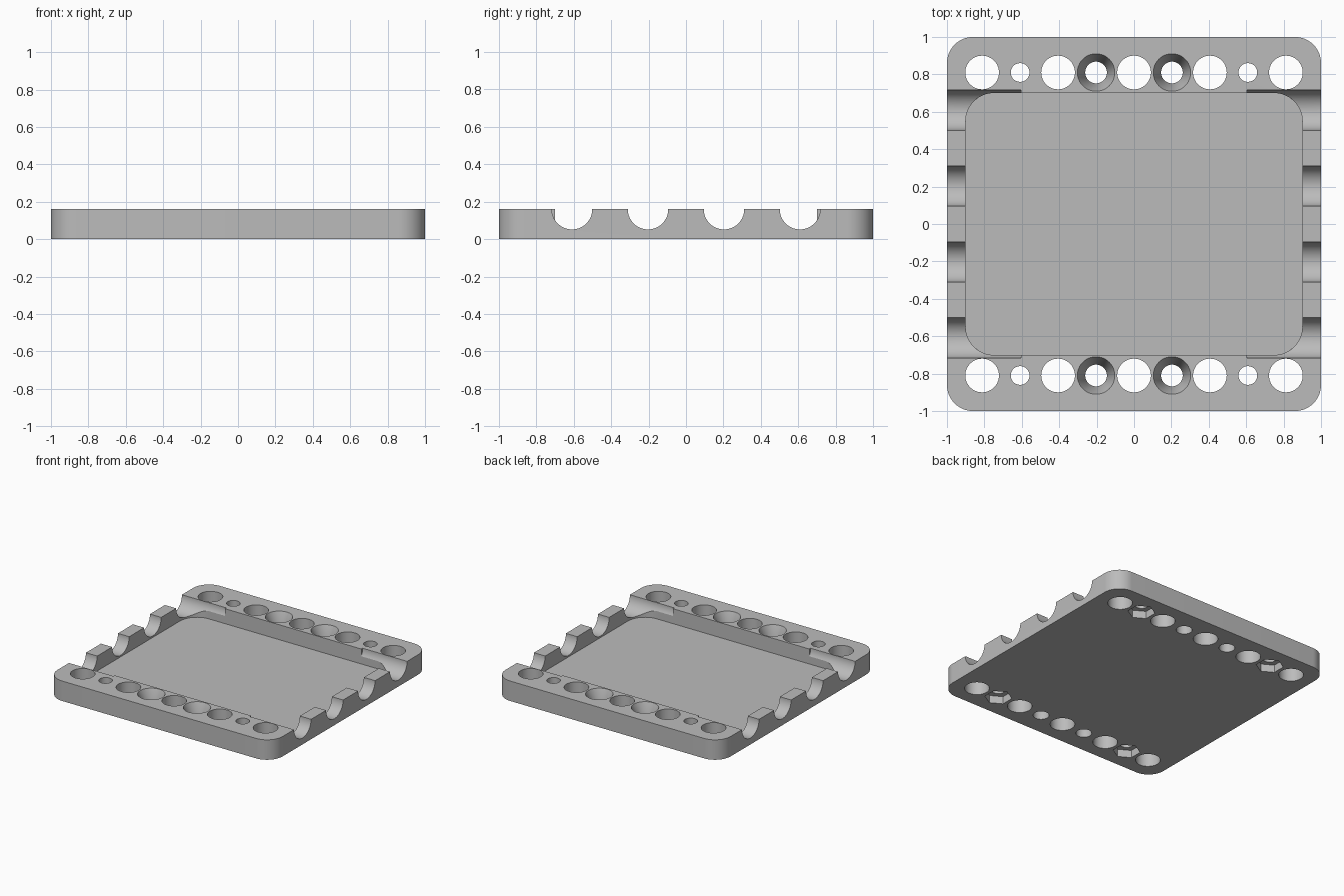
import bpy
import bmesh
import math
from mathutils import Matrix, Vector

if "Cube" in bpy.data.objects:
    bpy.data.objects.remove(bpy.data.objects["Cube"], do_unlink=True)

HEIGHT = 0.16        # plate thickness
FLOOR = 0.04         # pocket floor level
ROW = 0.81           # distance of the hole rows from the centre
PITCH = 0.203        # hole spacing


def make_object(name, bm):
    bmesh.ops.recalc_face_normals(bm, faces=bm.faces[:])
    mesh = bpy.data.meshes.new(name)
    bm.to_mesh(mesh)
    bm.free()
    obj = bpy.data.objects.new(name, mesh)
    bpy.context.collection.objects.link(obj)
    return obj


def rounded_box(name, half_x, half_y, z0, z1, radius):
    bm = bmesh.new()
    place = Matrix.Translation((0, 0, (z0 + z1) / 2))
    size = Matrix.Diagonal((2 * half_x, 2 * half_y, z1 - z0, 1))
    bmesh.ops.create_cube(bm, size=1, matrix=place @ size)
    upright = [e for e in bm.edges
               if abs(e.verts[0].co.z - e.verts[1].co.z) > 0.01]
    bmesh.ops.bevel(bm, geom=upright, offset=radius, segments=16,
                    profile=0.5, affect='EDGES')
    return make_object(name, bm)


def add_cone(bm, x, y, z0, z1, r0, r1, sides=48):
    bmesh.ops.create_cone(bm, cap_ends=True, segments=sides, radius1=r0,
                          radius2=r1, depth=z1 - z0,
                          matrix=Matrix.Translation((x, y, (z0 + z1) / 2)))


def add_groove(bm, y, x0, x1, radius=0.108):
    turn = Matrix.Rotation(math.pi / 2, 4, 'Y')
    bmesh.ops.create_cone(bm, cap_ends=True, segments=64, radius1=radius,
                          radius2=radius, depth=abs(x1 - x0),
                          matrix=Matrix.Translation(((x0 + x1) / 2, y, HEIGHT)) @ turn)


# Plate body and the cutter for its central pocket
plate = rounded_box("base_plate", 1, 1, 0, HEIGHT, 0.14)
pocket = rounded_box("pocket_cutter", 0.9, 0.7, FLOOR, HEIGHT + 0.1, 0.15)

# Half-round grooves through the side walls
grooves = bmesh.new()
for side in (-1, 1):
    for sy in (-1, 1):
        add_groove(grooves, sy * PITCH, side * 0.85, side * 1.1)
        add_groove(grooves, sy * 3 * PITCH, side * 0.605, side * 1.1)

# Hole rows: plain holes, countersunk holes and screw holes with nut recesses
holes, sinks, nuts = bmesh.new(), bmesh.new(), bmesh.new()
for y in (-ROW, ROW):
    for i in range(-4, 5):
        x = i * PITCH
        radius = {1: 0.058, 3: 0.05}.get(abs(i), 0.09)
        add_cone(holes, x, y, -0.1, HEIGHT + 0.1, radius, radius)
        if abs(i) == 1:
            add_cone(sinks, x, y, 0.05, HEIGHT + 0.01, 0.058, 0.104)
        if abs(i) == 3:
            add_cone(nuts, x, y, -0.1, 0.06, 0.1, 0.1, sides=6)

cutters = [pocket,
           make_object("groove_cutter", grooves),
           make_object("hole_cutter", holes),
           make_object("countersink_cutter", sinks),
           make_object("nut_cutter", nuts)]

# Cut everything out of the plate
for cutter in cutters:
    cutter.hide_render = True
    mod = plate.modifiers.new(cutter.name, 'BOOLEAN')
    mod.operation = 'DIFFERENCE'
    mod.solver = 'EXACT'
    mod.object = cutter
bpy.context.view_layer.update()
graph = bpy.context.evaluated_depsgraph_get()
result = bpy.data.meshes.new_from_object(plate.evaluated_get(graph))
plate.modifiers.clear()
plate.data = result
for cutter in cutters:
    bpy.data.objects.remove(cutter, do_unlink=True)

# Single grey finish
grey = bpy.data.materials.new("light_grey")
grey.use_nodes = True
colour = (0.5, 0.5, 0.5, 1)
grey.diffuse_color = colour
grey.node_tree.nodes["Principled BSDF"].inputs["Base Color"].default_value = colour
plate.data.materials.clear()
plate.data.materials.append(grey)

bpy.ops.object.select_all(action='DESELECT')
plate.select_set(True)
bpy.context.view_layer.objects.active = plate
bpy.ops.object.shade_smooth_by_angle(angle=math.radians(30))
